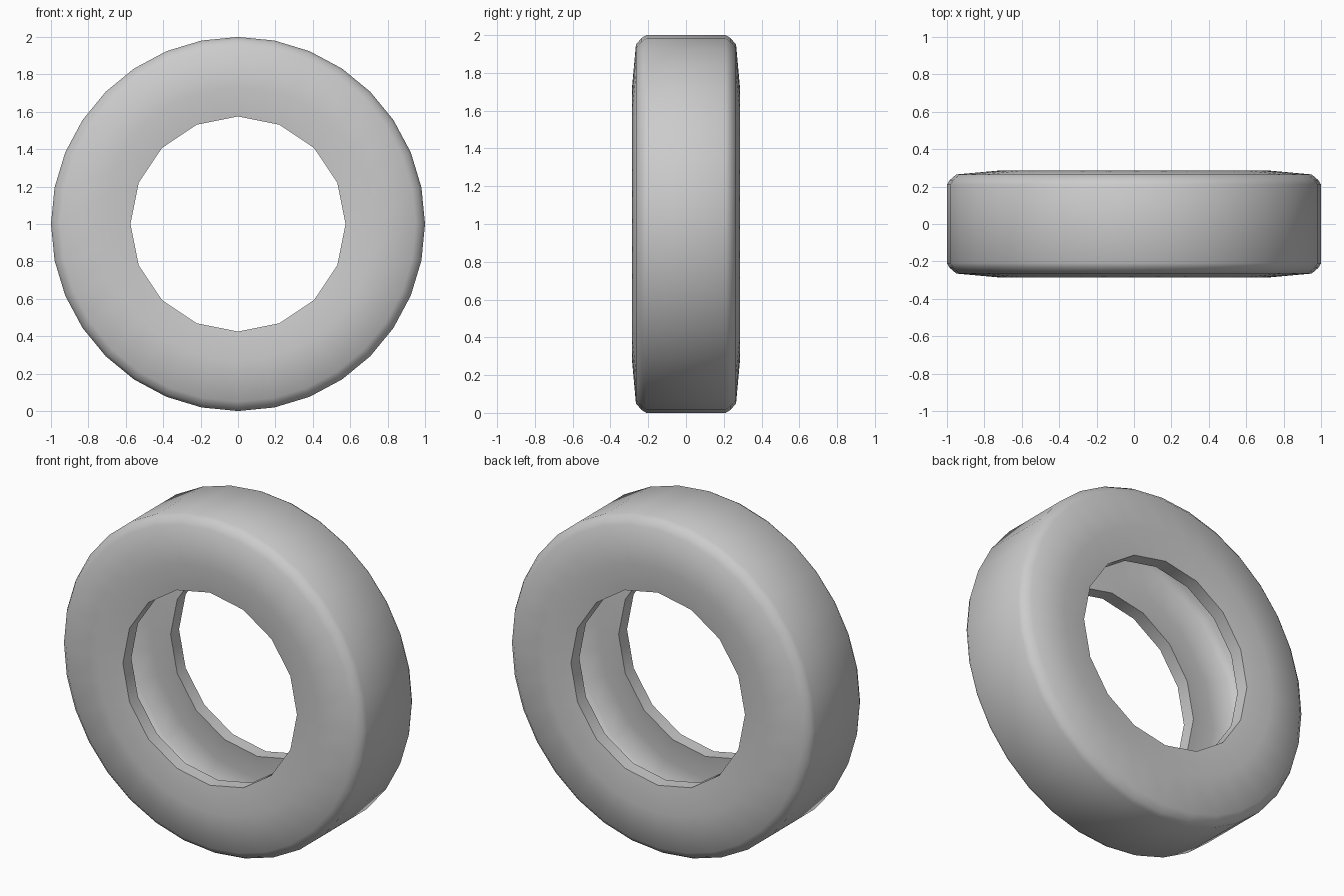
import bpy, bmesh, math

if "Cube" in bpy.data.objects:
    bpy.data.objects.remove(bpy.data.objects["Cube"])

SEGMENTS = 32
rubber = bpy.data.materials.new("grey rubber")
rubber.diffuse_color = (0.6, 0.6, 0.6, 1)
rubber.use_nodes = True
rubber.node_tree.nodes["Principled BSDF"].inputs["Base Color"].default_value = rubber.diffuse_color

# Half cross-section: (radius, half width, 16-sided ring?)
outer = [(1.0, 0.21, False), (0.985, 0.235, False), (0.95, 0.265, False),
         (0.73, 0.285, False), (0.575, 0.265, True)]
inner = [(0.575, 0.185, True), (0.73, 0.205, True),
         (0.88, 0.19, True), (0.92, 0.15, True)]
half = outer + inner

# Closed section: front half, then mirrored back half
section = [(r, -w, c) for r, w, c in half] + [(r, w, c) for r, w, c in reversed(half)]


def ring(bm, radius, y, coarse):
    """One loop of the tyre; coarse loops put odd points on the 16-gon's edges."""
    verts = []
    for i in range(SEGMENTS):
        a = 2 * math.pi * i / SEGMENTS
        r = radius * math.cos(math.pi / 16) if coarse and i % 2 else radius
        verts.append(bm.verts.new((r * math.sin(a), y, 1 + r * math.cos(a))))
    return verts


# Hollow tyre: tread, sidewalls, rim lips and inner cavity
bm = bmesh.new()
rings = [ring(bm, *p) for p in section]
for k, loop in enumerate(rings):
    following = rings[(k + 1) % len(rings)]
    for i in range(SEGMENTS):
        j = (i + 1) % SEGMENTS
        bm.faces.new((loop[i], loop[j], following[j], following[i]))
bmesh.ops.recalc_face_normals(bm, faces=bm.faces)
mesh = bpy.data.meshes.new("tyre")
bm.to_mesh(mesh)
bm.free()
mesh.materials.append(rubber)
tyre = bpy.data.objects.new("tyre", mesh)
bpy.context.collection.objects.link(tyre)

# Smooth rubber, crisp lip edges
bpy.context.view_layer.objects.active = tyre
tyre.select_set(True)
bpy.ops.object.shade_smooth_by_angle(angle=math.radians(50))
